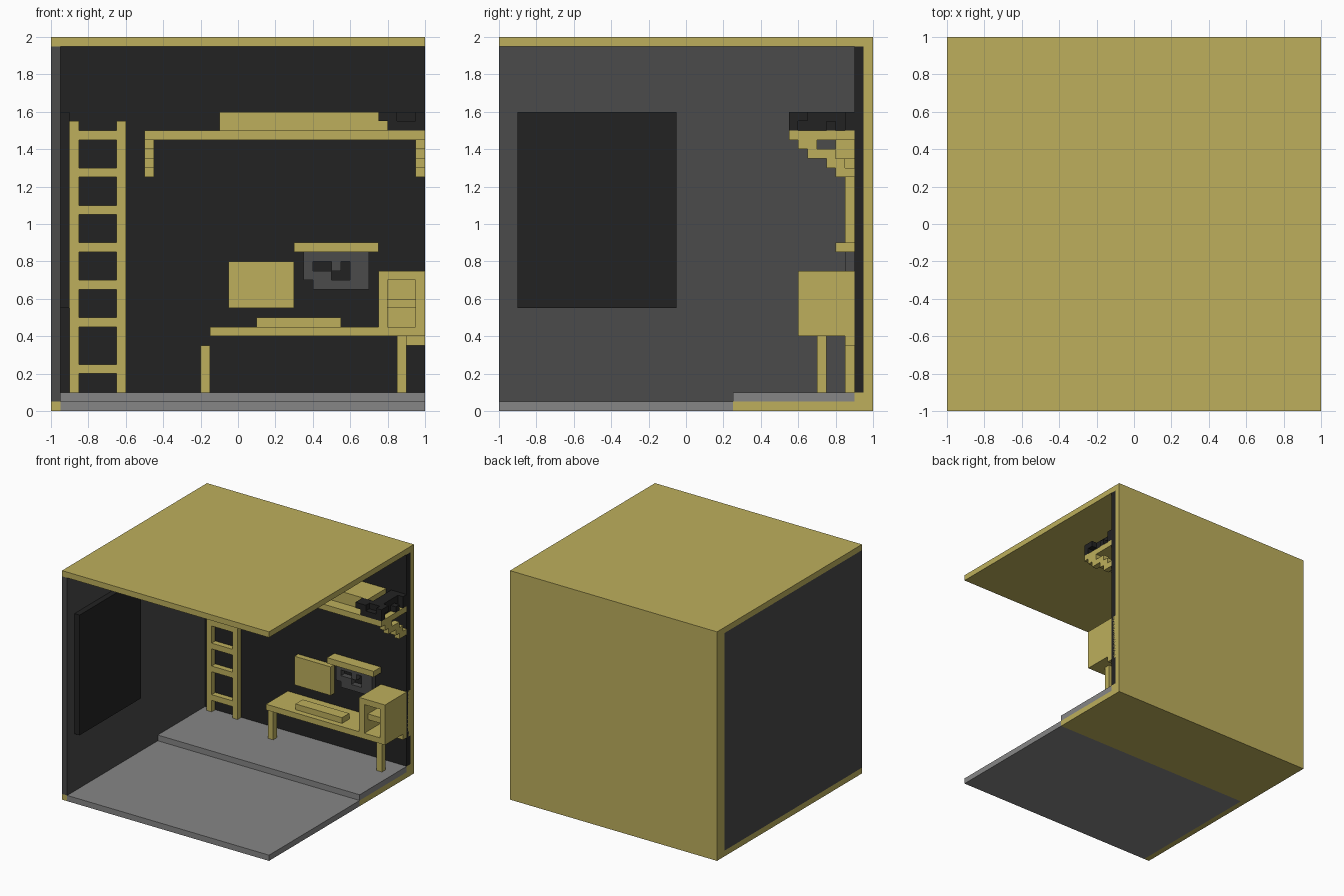
import bpy, bmesh

cube = bpy.data.objects.get("Cube")
if cube:
    bpy.data.objects.remove(cube, do_unlink=True)


def material(name, rgb):
    m = bpy.data.materials.new(name)
    m.use_nodes = True
    col = (*rgb, 1.0)
    m.diffuse_color = col
    bsdf = next(n for n in m.node_tree.nodes if n.type == 'BSDF_PRINCIPLED')
    bsdf.inputs["Base Color"].default_value = col
    bsdf.inputs["Roughness"].default_value = 0.9
    return m


WOOD = material("pale wood", (0.51, 0.43, 0.107))
BLACK = material("black", (0.016, 0.016, 0.016))
DARK = material("dark grey", (0.069, 0.069, 0.069))
GREY = material("floor grey", (0.24, 0.24, 0.24))


def part(name, mat, *boxes):
    """One flat-shaded object made of boxes (x0, x1, y0, y1, z0, z1)."""
    bm = bmesh.new()
    for x0, x1, y0, y1, z0, z1 in boxes:
        verts = bmesh.ops.create_cube(bm, size=1)["verts"]
        for v in verts:
            v.co.x = x1 if v.co.x > 0 else x0
            v.co.y = y1 if v.co.y > 0 else y0
            v.co.z = z1 if v.co.z > 0 else z0
    me = bpy.data.meshes.new(name)
    bm.to_mesh(me)
    bm.free()
    me.materials.append(mat)
    ob = bpy.data.objects.new(name, me)
    bpy.context.scene.collection.objects.link(ob)
    return ob


# Room shell
part("ceiling", WOOD, (-1, 1, -1, 1, 1.95, 2))
part("back_wall", WOOD, (-1, 1, 0.95, 1, 0, 1.95),
     (-1, -0.95, 0.9, 0.95, 0, 1.95), (-0.95, 1, 0.9, 0.95, 0, 0.1))
part("back_wall_lining", BLACK, (-0.95, 1, 0.9, 0.95, 0.1, 1.95))
part("side_wall", DARK, (-1, -0.95, -1, 0.9, 0.05, 1.95))
part("side_wall_sill", WOOD, (-1, -0.95, -1, 0.9, 0, 0.05))
part("front_floor", GREY, (-0.95, 1, -1, 0.25, 0, 0.05))
part("platform_base", WOOD, (-0.95, 1, 0.25, 0.9, 0, 0.05))
part("platform_floor", GREY, (-0.95, 1, 0.25, 0.9, 0.05, 0.1))
part("wall_screen", BLACK, (-0.95, -0.9, -0.9, -0.05, 0.55, 1.6))

# Ladder
part("ladder_rails", WOOD, *[(x, x + 0.05, 0.85, 0.9, 0.1, 1.55) for x in (-0.9, -0.65)])
part("ladder_rungs", WOOD, *[(-0.85, -0.65, 0.85, 0.9, z, z + 0.05)
                             for z in (0.2, 0.45, 0.65, 0.85, 1.05, 1.25, 1.45)])

# High shelf with stepped brackets
part("high_shelf", WOOD, (-0.5, 1, 0.55, 0.9, 1.45, 1.5))
steps = [(0.6, 0.7, 1.4), (0.65, 0.8, 1.35), (0.75, 0.85, 1.3), (0.8, 0.9, 1.25)]
for name, x in (("right_bracket", -0.5), ("left_bracket", 0.95)):
    part(name, WOOD, *[(x, x + 0.05, y0, y1, z, z + 0.05) for y0, y1, z in steps])
part("bracket_filler", WOOD, (-0.5, -0.45, 0.8, 0.9, 1.35, 1.45))
part("storage_slab", WOOD, (-0.1, 0.8, 0.65, 0.9, 1.5, 1.6))

# Black gadget on the shelf: long body with crossbars
part("shelf_gadget", BLACK,
     (0.85, 0.95, 0.6, 0.85, 1.5, 1.6),
     (0.75, 1, 0.6, 0.65, 1.55, 1.6),
     (0.8, 1, 0.55, 0.6, 1.5, 1.55),
     (0.75, 0.85, 0.55, 0.6, 1.55, 1.6),
     (0.95, 1, 0.55, 0.6, 1.55, 1.6),
     (0.8, 1, 0.75, 0.8, 1.5, 1.55),
     (0.85, 1, 0.85, 0.9, 1.5, 1.6))

# Desk
part("desk_top", WOOD, (-0.15, 1, 0.6, 0.9, 0.4, 0.45))
part("desk_legs", WOOD, *[(x, x + 0.05, 0.7, 0.75, 0.1, 0.35 + dz)
                          for x, dz in ((-0.2, 0), (0.85, 0.05))])
part("desk_support", WOOD, (0.9, 1, 0.85, 0.952, 0.35, 0.4))
part("keyboard", WOOD, (0.1, 0.55, 0.65, 0.75, 0.45, 0.5))
part("monitor", WOOD, (-0.05, 0.3, 0.85, 0.9, 0.55, 0.8))

# Open-fronted cabinet at the desk end
part("cabinet", WOOD,
     (0.75, 0.8, 0.6, 0.952, 0.4, 0.75), (0.95, 1.0, 0.6, 0.952, 0.4, 0.75),
     (0.8, 0.95, 0.6, 0.952, 0.7, 0.75), (0.8, 0.95, 0.6, 0.952, 0.4, 0.45),
     (0.8, 0.95, 0.65, 0.9, 0.55, 0.6), (0.8, 0.95, 0.85, 0.952, 0.45, 0.7))

# Pierced wall panel under a small shelf
part("small_shelf", WOOD, (0.3, 0.75, 0.8, 0.9, 0.85, 0.9))
rows = [".######", "###..##", "#..#.##", "#######"]
part("pierced_panel", DARK, *[
    (0.35 + 0.05 * i, 0.4 + 0.05 * i, 0.85, 0.9, 0.65 + 0.05 * j, 0.7 + 0.05 * j)
    for j, row in enumerate(rows) for i, c in enumerate(row) if c == "#"])
